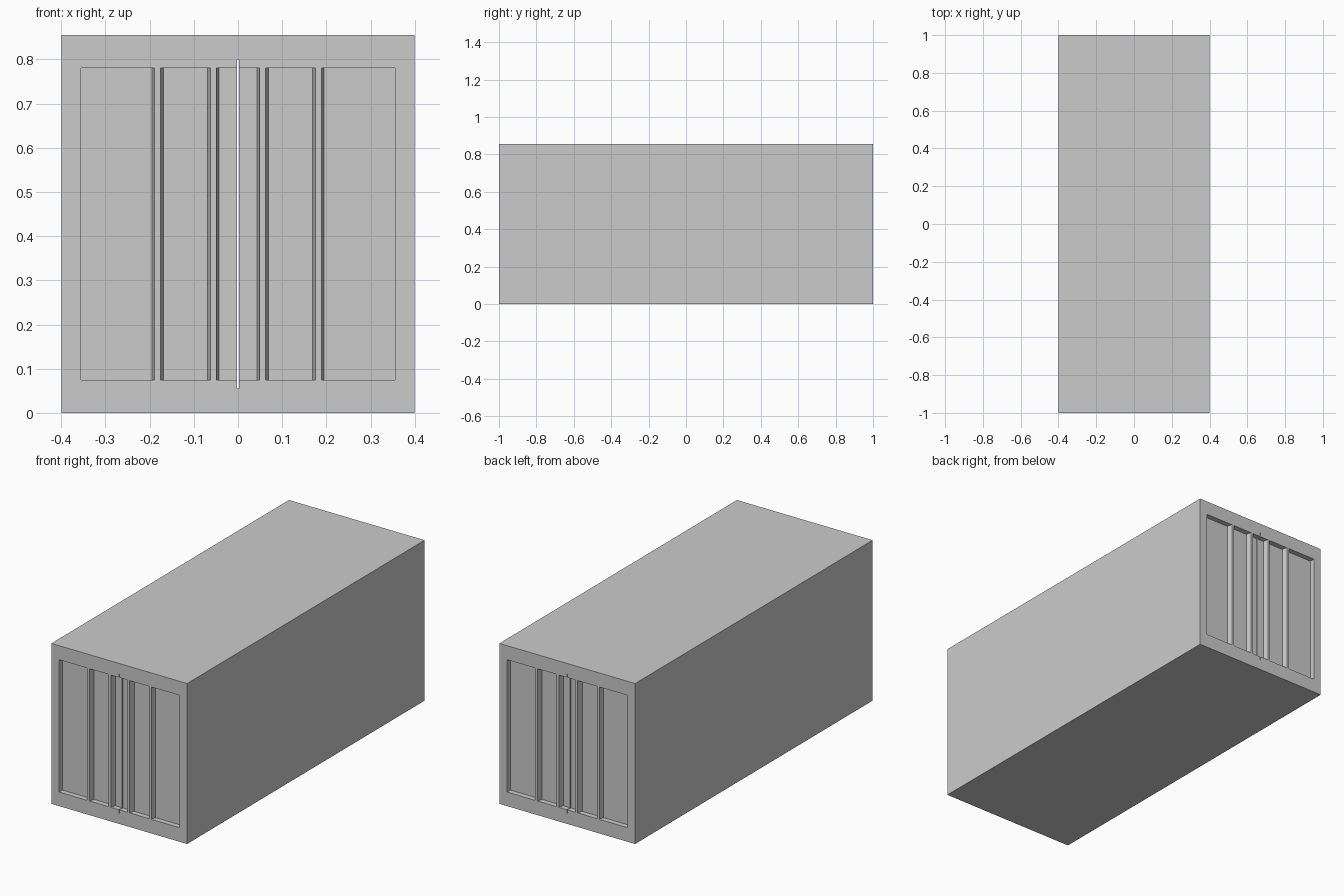
import bpy, bmesh

if "Cube" in bpy.data.objects:
    bpy.data.objects.remove(bpy.data.objects["Cube"])

W, L, H = 0.40, 1.0, 0.855          # half width, half length, height
IN_X, Z0, Z1 = 0.375, 0.055, 0.80   # door opening
REC_Z0, REC_Z1 = 0.075, 0.78        # recessed door panel
GAP, THICK, DEPTH = 0.002, 0.05, 0.028


def make_object(name, bm):
    bmesh.ops.recalc_face_normals(bm, faces=bm.faces)
    mesh = bpy.data.meshes.new(name)
    bm.to_mesh(mesh)
    bm.free()
    obj = bpy.data.objects.new(name, mesh)
    bpy.context.collection.objects.link(obj)
    return obj


def add_prism(bm, profile, z0, z1):
    """Extrude an XY outline from z0 to z1."""
    low = [bm.verts.new((x, y, z0)) for x, y in profile]
    high = [bm.verts.new((x, y, z1)) for x, y in profile]
    bm.faces.new(low)
    bm.faces.new(high)
    n = len(profile)
    for i in range(n):
        j = (i + 1) % n
        bm.faces.new((low[i], low[j], high[j], high[i]))


# Hollow body: rectangular tube, open at both ends
bm = bmesh.new()
rings = []
for y in (-L, L):
    for hw, b, t in ((W, 0, H), (IN_X, Z0, Z1)):
        rings.append([bm.verts.new((x, y, z)) for x, z in
                      ((-hw, b), (hw, b), (hw, t), (-hw, t))])
outer_f, inner_f, outer_b, inner_b = rings
for a, b in ((outer_f, inner_f), (outer_b, inner_b),
             (outer_f, outer_b), (inner_f, inner_b)):
    for i in range(4):
        j = (i + 1) % 4
        bm.faces.new((a[i], a[j], b[j], b[i]))
make_object("container_body", bm)


def door_leaf(name, sx, sy):
    """Door slab with pockets cut out, leaving bevelled vertical ribs."""
    def outline(points):
        return [(sx * x, sy * (L - d)) for x, d in points]

    bm = bmesh.new()
    add_prism(bm, outline([(GAP, 0), (IN_X, 0), (IN_X, THICK), (GAP, THICK)]), Z0, Z1)
    leaf = make_object(name, bm)

    # pockets: (outer face start, floor start, floor end, outer face end)
    bm = bmesh.new()
    up = 0.01
    for a, b, c, d in ((-0.01, -0.01, 0.043, 0.049),
                       (0.062, 0.069, 0.169, 0.175),
                       (0.189, 0.195, 0.355, 0.355)):
        add_prism(bm, outline([(a, -up), (a, 0), (b, DEPTH),
                               (c, DEPTH), (d, 0), (d, -up)]), REC_Z0, REC_Z1)
    cutter = make_object(name + "_cutter", bm)
    cutter.hide_render = True

    mod = leaf.modifiers.new("panel_pockets", 'BOOLEAN')
    mod.operation = 'DIFFERENCE'
    mod.solver = 'EXACT'
    mod.object = cutter
    bpy.context.view_layer.update()
    deps = bpy.context.evaluated_depsgraph_get()
    cut_mesh = bpy.data.meshes.new_from_object(leaf.evaluated_get(deps))
    leaf.modifiers.clear()
    leaf.data = cut_mesh
    bpy.data.objects.remove(cutter)


# Two door leaves at each end
for end, sy in (("front", -1), ("back", 1)):
    for side, sx in (("left", -1), ("right", 1)):
        door_leaf(f"{end}_{side}_door", sx, sy)
